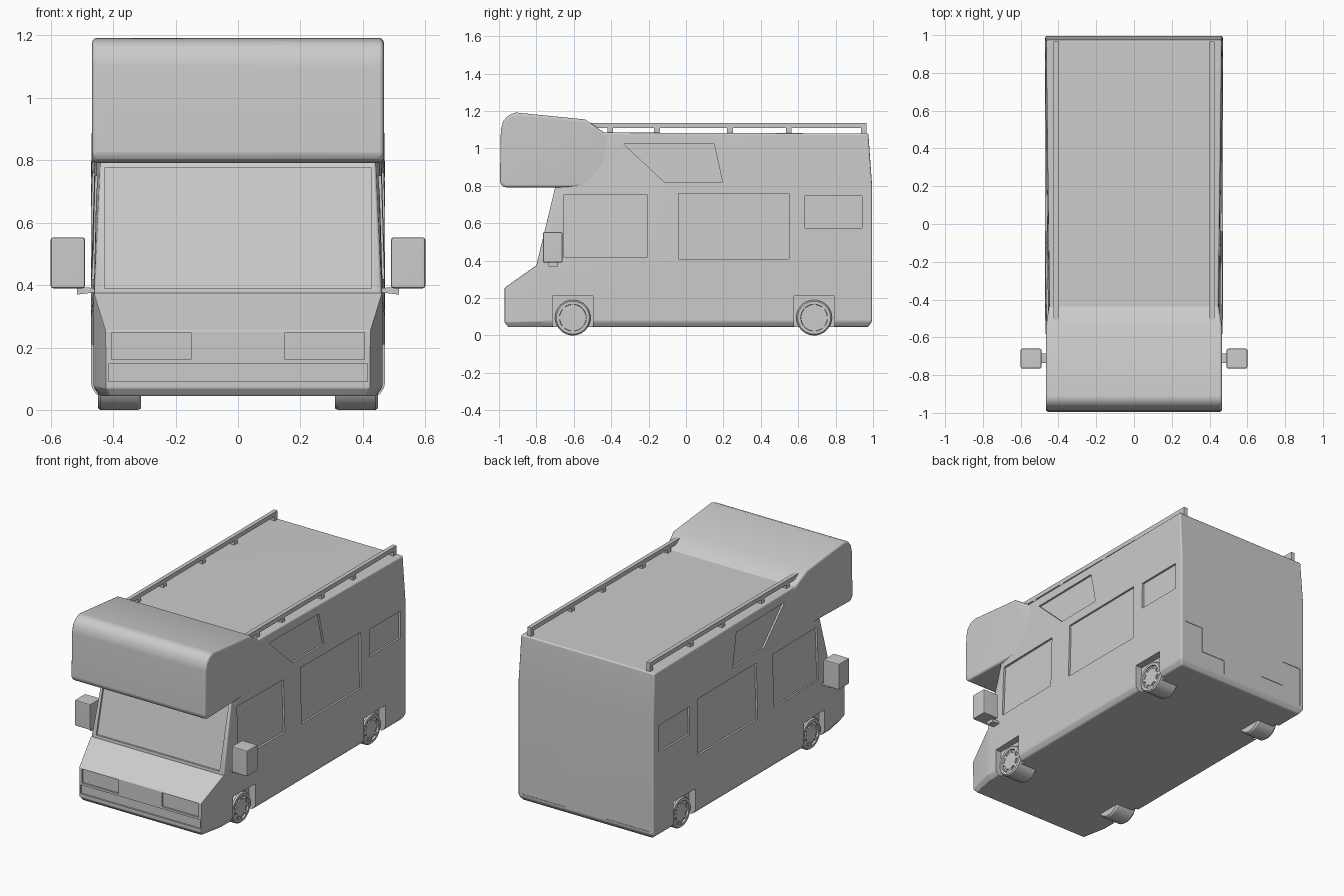
import bpy, bmesh, math
from mathutils import Vector, Matrix
from mathutils.bvhtree import BVHTree

cube = bpy.data.objects.get("Cube")
if cube:
    bpy.data.objects.remove(cube, do_unlink=True)

grey = bpy.data.materials.new("plain_grey")
grey.use_nodes = True
grey.diffuse_color = (0.6, 0.6, 0.6, 1)
grey.node_tree.nodes["Principled BSDF"].inputs["Base Color"].default_value = (0.6, 0.6, 0.6, 1)


def make_object(name, bm):
    bmesh.ops.recalc_face_normals(bm, faces=bm.faces)
    mesh = bpy.data.meshes.new(name)
    bm.to_mesh(mesh)
    bm.free()
    obj = bpy.data.objects.new(name, mesh)
    bpy.context.collection.objects.link(obj)
    mesh.materials.append(grey)
    return obj


def add_hull(bm, points):
    verts = [bm.verts.new(p) for p in points]
    res = bmesh.ops.convex_hull(bm, input=verts)
    inner = [g for g in res["geom_interior"] if isinstance(g, bmesh.types.BMVert)]
    bmesh.ops.delete(bm, geom=inner, context="VERTS")


def shell(name, outline):
    """Symmetric hull from (y, z, half width) points."""
    bm = bmesh.new()
    add_hull(bm, [(s * x, y, z) for y, z, x in outline for s in (-1, 1)])
    bmesh.ops.dissolve_limit(bm, angle_limit=math.radians(1), verts=bm.verts, edges=bm.edges)
    return make_object(name, bm)


def add_box(bm, lo, hi):
    lo, hi = Vector(lo), Vector(hi)
    mat = Matrix.Translation((lo + hi) / 2) @ Matrix.Diagonal((*(hi - lo), 1))
    return bmesh.ops.create_cube(bm, size=1, matrix=mat)["verts"]


def apply_mod(obj, kind, **settings):
    mod = obj.modifiers.new(kind.title(), kind)
    for key, value in settings.items():
        setattr(mod, key, value)
    bpy.context.view_layer.objects.active = obj
    bpy.ops.object.modifier_apply(modifier=mod.name)


def bevel(obj, width, segments=3):
    apply_mod(obj, "BEVEL", width=width, segments=segments,
              limit_method="ANGLE", angle_limit=math.radians(30))


def smooth(obj, degrees=35):
    bpy.ops.object.select_all(action="DESELECT")
    obj.select_set(True)
    bpy.context.view_layer.objects.active = obj
    bpy.ops.object.shade_smooth_by_angle(angle=math.radians(degrees))
    mod = obj.modifiers.new("Weighted", "WEIGHTED_NORMAL")
    mod.keep_sharp = True


def cut(obj, bm):
    cutter = make_object("cutter", bm)
    cutter.hide_render = True
    apply_mod(obj, "BOOLEAN", object=cutter, operation="DIFFERENCE", solver="EXACT")
    bpy.data.objects.remove(cutter, do_unlink=True)


def recess(obj, tree, corners, axis, depth, mirror=True):
    """Sink a panel a constant depth below the surface, seen along one axis."""
    axis = Vector(axis)
    points = []
    for corner in corners:
        base = Vector((0, *corner)) if axis.x else Vector((corner[0], 0, corner[1]))
        hit = tree.ray_cast(base + axis * 3, -axis)[0]
        points += [hit - axis * depth, hit + axis * 0.04]
    bm = bmesh.new()
    add_hull(bm, points)
    if mirror:
        add_hull(bm, [(-p.x, p.y, p.z) for p in points])
    cut(obj, bm)


def rect(a0, a1, z0, z1):
    return [(a0, z0), (a1, z0), (a1, z1), (a0, z1)]


def surface(obj):
    bm = bmesh.new()
    bm.from_mesh(obj.data)
    tree = BVHTree.FromBMesh(bm)
    bm.free()
    return tree


# Living box and cab
body = shell("body", [
    (-0.80, 0.045, 0.44), (-0.80, 0.075, 0.46), (-0.80, 0.375, 0.46),
    (-0.70, 0.79, 0.44), (-0.48, 1.085, 0.447), (0.975, 1.08, 0.465),
    (0.995, 0.80, 0.47), (0.995, 0.075, 0.47), (0.975, 0.045, 0.45),
    (-0.50, 0.30, 0.47), (-0.50, 0.075, 0.47), (-0.50, 0.045, 0.45)])
tree = surface(body)
bevel(body, 0.009)

# Side windows
SIDE, FRONT, REAR = (1, 0, 0), (0, -1, 0), (0, 1, 0)
for corners in (rect(-0.655, -0.205, 0.42, 0.75), rect(-0.04, 0.55, 0.41, 0.76),
                rect(0.635, 0.94, 0.575, 0.745),
                [(-0.335, 1.025), (0.15, 1.025), (0.195, 0.82), (-0.115, 0.82)]):
    recess(body, tree, corners, SIDE, 0.012)

# Windscreen and rear lamp clusters
recess(body, tree, rect(-0.428, 0.428, 0.39, 0.775), FRONT, 0.012, False)
recess(body, tree, rect(0.31, 0.44, 0.09, 0.34), REAR, 0.003)
recess(body, tree, rect(0.14, 0.32, 0.09, 0.18), REAR, 0.003)

# Wheel arches
WHEELS = {"front": -0.605, "rear": 0.685}
for y in WHEELS.values():
    bm = bmesh.new()
    for s in (-1, 1):
        add_box(bm, (min(s * 0.425, s * 0.6), y - 0.108, -0.1),
                (max(s * 0.425, s * 0.6), y + 0.108, 0.21))
    cut(body, bm)
smooth(body)

# Sloping nose with headlamps and bumper panel
nose = shell("nose", [
    (-0.95, 0.045, 0.41), (-0.97, 0.07, 0.423), (-0.97, 0.255, 0.425),
    (-0.80, 0.375, 0.462), (-0.74, 0.375, 0.46), (-0.80, 0.075, 0.462),
    (-0.74, 0.075, 0.46), (-0.80, 0.045, 0.44), (-0.74, 0.045, 0.44)])
tree = surface(nose)
bevel(nose, 0.004, 2)
recess(nose, tree, rect(0.15, 0.405, 0.162, 0.249), FRONT, 0.01)
recess(nose, tree, rect(-0.415, 0.415, 0.092, 0.148), FRONT, 0.01, False)
smooth(nose)

# Sleeping pod over the cab
pod_outline = [(-0.975, 0.792, 0.467), (-0.995, 0.815, 0.467), (-0.99, 1.10, 0.467),
               (-0.978, 1.145, 0.467), (-0.95, 1.178, 0.467), (-0.91, 1.192, 0.467),
               (-0.54, 1.155, 0.467), (-0.48, 1.085, 0.452), (-0.40, 1.06, 0.445),
               (-0.60, 0.792, 0.455), (-0.40, 0.82, 0.445)]
pod = shell("over_cab_pod", pod_outline)
bevel(pod, 0.018)
smooth(pod)

# Roof rails on short posts
for side, s in (("left", 1), ("right", -1)):
    bm = bmesh.new()
    x0, x1 = sorted((s * 0.4, s * 0.425))
    add_box(bm, (x0, -0.51, 1.108), (x1, 0.965, 1.135))
    for y in (-0.405, -0.155, 0.235, 0.55, 0.95):
        add_box(bm, (x0, y - 0.015, 1.07), (x1, y + 0.015, 1.11))
    make_object(side + "_roof_rail", bm)

# Door mirrors on arms
for side, s in (("left", 1), ("right", -1)):
    bm = bmesh.new()
    x0, x1 = sorted((s * 0.49, s * 0.6))
    add_box(bm, (x0, -0.765, 0.39), (x1, -0.66, 0.553))
    mirror = make_object(side + "_mirror", bm)
    bevel(mirror, 0.008, 2)
    smooth(mirror)
    bm = bmesh.new()
    add_hull(bm, [(s * x, y, z) for y in (-0.735, -0.685)
                  for x, z in ((0.45, 0.39), (0.45, 0.378), (0.515, 0.37), (0.515, 0.395), (0.49, 0.383))])
    make_object(side + "_mirror_arm", bm)

# Wheels with recessed rims, hub discs and spokes
tyre = [(0, 0.31), (0.089, 0.31), (0.095, 0.32), (0.095, 0.44), (0.088, 0.449),
        (0.072, 0.449), (0.07, 0.438), (0.052, 0.438), (0.052, 0.446), (0, 0.446)]
for axle, y in WHEELS.items():
    for side, s in (("left", 1), ("right", -1)):
        bm = bmesh.new()
        ring = [bm.verts.new((x, 0, r)) for r, x in tyre]
        edges = [bm.edges.new(pair) for pair in zip(ring, ring[1:])]
        bmesh.ops.spin(bm, geom=ring + edges, cent=(0, 0, 0), axis=(1, 0, 0),
                       angle=math.tau, steps=40)
        bmesh.ops.remove_doubles(bm, verts=bm.verts, dist=0.0001)
        for i in range(8):
            spoke = add_box(bm, (0.43, -0.009, 0.045), (0.446, 0.009, 0.072))
            bmesh.ops.rotate(bm, verts=spoke, cent=(0, 0, 0),
                             matrix=Matrix.Rotation(i * math.tau / 8, 3, "X"))
        for v in bm.verts:
            v.co = (v.co.x * s, v.co.y + y, v.co.z + 0.095)
        smooth(make_object(f"{axle}_{side}_wheel", bm), 30)
